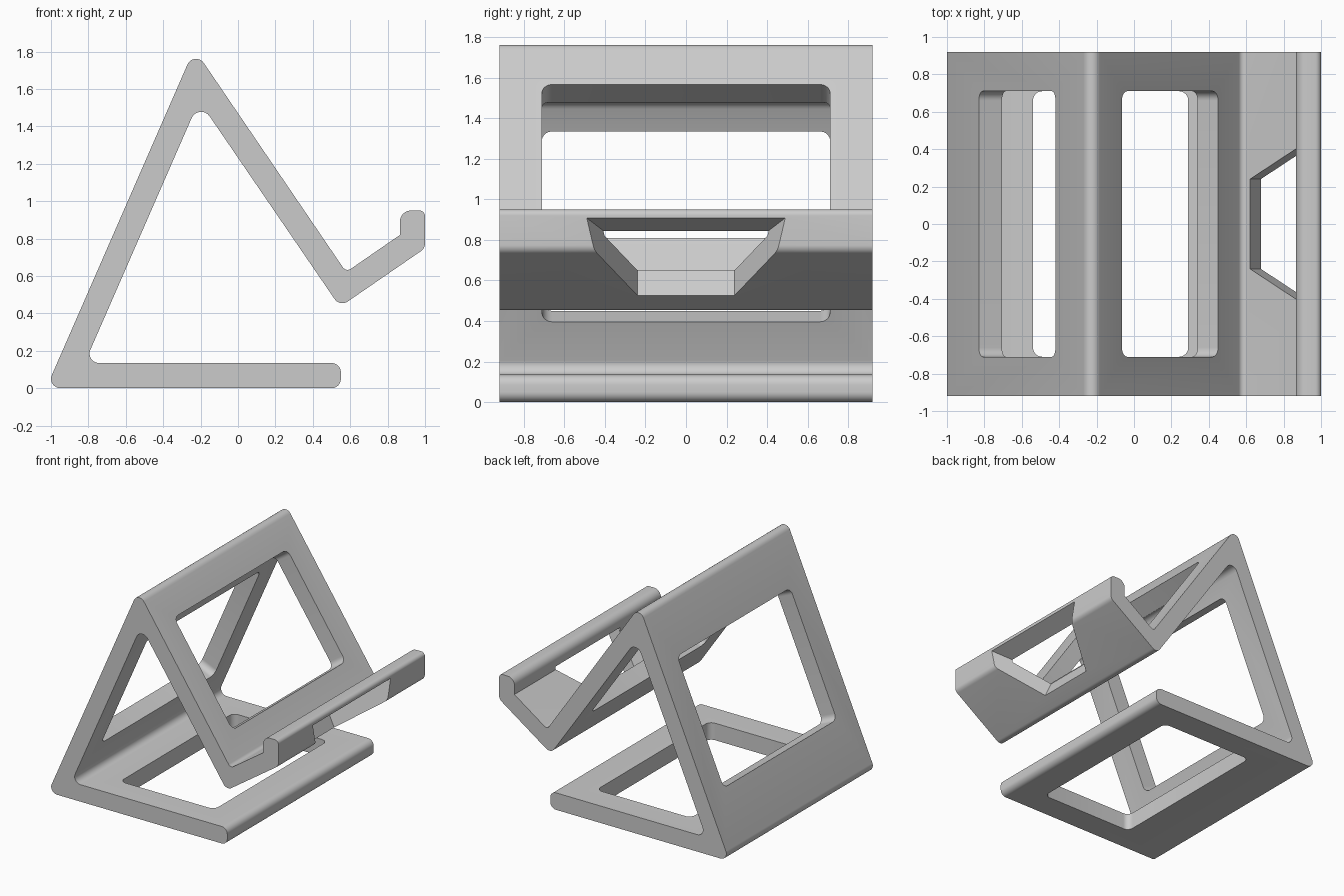
import bpy, bmesh, math
from mathutils import Vector

if "Cube" in bpy.data.objects:
    bpy.data.objects.remove(bpy.data.objects["Cube"])

HALF_WIDTH = 0.92
HOLE_HALF = 0.71

grey = bpy.data.materials.new("plain grey")
grey.use_nodes = True
colour = (0.6, 0.6, 0.6, 1)
grey.diffuse_color = colour
grey.node_tree.nodes["Principled BSDF"].inputs["Base Color"].default_value = colour


def rounded(corners, steps=8):
    """Round each (x, y, radius) corner of a closed polygon with an arc."""
    out = []
    for i, (x, y, r) in enumerate(corners):
        p = Vector((x, y))
        a = (Vector(corners[i - 1][:2]) - p).normalized()
        b = (Vector(corners[(i + 1) % len(corners)][:2]) - p).normalized()
        if r == 0:
            out.append(p)
            continue
        half = a.angle(b) / 2
        centre = p + (a + b).normalized() * (r / math.sin(half))
        start = p + a * (r / math.tan(half)) - centre
        end = p + b * (r / math.tan(half)) - centre
        sweep = start.angle(end)
        for k in range(steps + 1):
            t = k / steps
            out.append(centre + (start * math.sin((1 - t) * sweep)
                                 + end * math.sin(t * sweep)) / math.sin(sweep))
    return out


def prism(name, outline, origin, u, v, w, near, far):
    """Extrude a 2D outline in the (u, v) plane from near to far along w."""
    origin, u, v, w = (Vector(c) for c in (origin, u, v, w))
    bm = bmesh.new()
    rings = [[bm.verts.new(origin + u * p.x + v * p.y + w * d) for p in outline]
             for d in (near, far)]
    bm.faces.new(rings[0])
    bm.faces.new(rings[1])
    n = len(outline)
    for i in range(n):
        j = (i + 1) % n
        bm.faces.new((rings[0][i], rings[0][j], rings[1][j], rings[1][i]))
    bmesh.ops.recalc_face_normals(bm, faces=bm.faces)
    mesh = bpy.data.meshes.new(name)
    bm.to_mesh(mesh)
    bm.free()
    mesh.materials.append(grey)
    obj = bpy.data.objects.new(name, mesh)
    bpy.context.collection.objects.link(obj)
    return obj


def panel_window(name, start, end):
    """Rounded window cutter between two points on a panel's outer face."""
    a, b = Vector((start[0], 0, start[1])), Vector((end[0], 0, end[1]))
    u = (b - a).normalized()
    inward = Vector((u.z, 0, -u.x))
    length, r = (b - a).length, 0.05
    outline = rounded([(0, -HOLE_HALF, r), (length, -HOLE_HALF, r),
                       (length, HOLE_HALF, r), (0, HOLE_HALF, r)])
    return prism(name, outline, a, u, (0, 1, 0), inward, -0.04, 0.18)


# Bent strip: foot, rear leg, sloping rest and upturned lip
side_profile = rounded([
    (-1.026, 0, 0.05), (0.55, 0, 0.05), (0.55, 0.135, 0.05), (-0.82, 0.135, 0.05),
    (-0.208, 1.536, 0.055), (0.545, 0.435, 0.05), (1.0, 0.748, 0.05),
    (1.0, 0.95, 0.03), (0.865, 0.95, 0.06), (0.865, 0.819, 0),
    (0.578, 0.621, 0.03), (-0.234, 1.814, 0.05)])
stand = prism("stand", side_profile, (0, 0, 0), (1, 0, 0), (0, 0, 1), (0, 1, 0),
              -HALF_WIDTH, HALF_WIDTH)

# Windows through the three panels
cutters = [panel_window("rear_leg_window", (-0.83, 0.45), (-0.42, 1.388)),
           panel_window("rest_window", (-0.065, 1.565), (0.45, 0.81)),
           panel_window("foot_window", (-0.54, 0.135), (0.29, 0.135))]

# Flared cable notch, tilted through the lip
tilt = math.radians(25)
c, s = math.cos(tilt), math.sin(tilt)
near_u, far_u, near_y = 0.837, 1.6, 0.24
far_y = near_y + 0.55 * (far_u - near_u)
notch = rounded([(near_u, -near_y, 0), (far_u, -far_y, 0),
                 (far_u, far_y, 0), (near_u, near_y, 0)])
cutters.append(prism("cable_notch", notch, (0, 0, 0), (c, 0, s), (0, 1, 0),
                     (s, 0, -c), -0.40, 0.1))

# Cut the openings and tidy up
bpy.ops.object.select_all(action="DESELECT")
bpy.context.view_layer.objects.active = stand
stand.select_set(True)
for cutter in cutters:
    cutter.hide_render = True
    cut = stand.modifiers.new(cutter.name, "BOOLEAN")
    cut.operation, cut.solver, cut.object = "DIFFERENCE", "EXACT", cutter
    bpy.ops.object.modifier_apply(modifier=cut.name)
    bpy.data.objects.remove(cutter)
bpy.ops.object.shade_smooth_by_angle(angle=math.radians(30))
